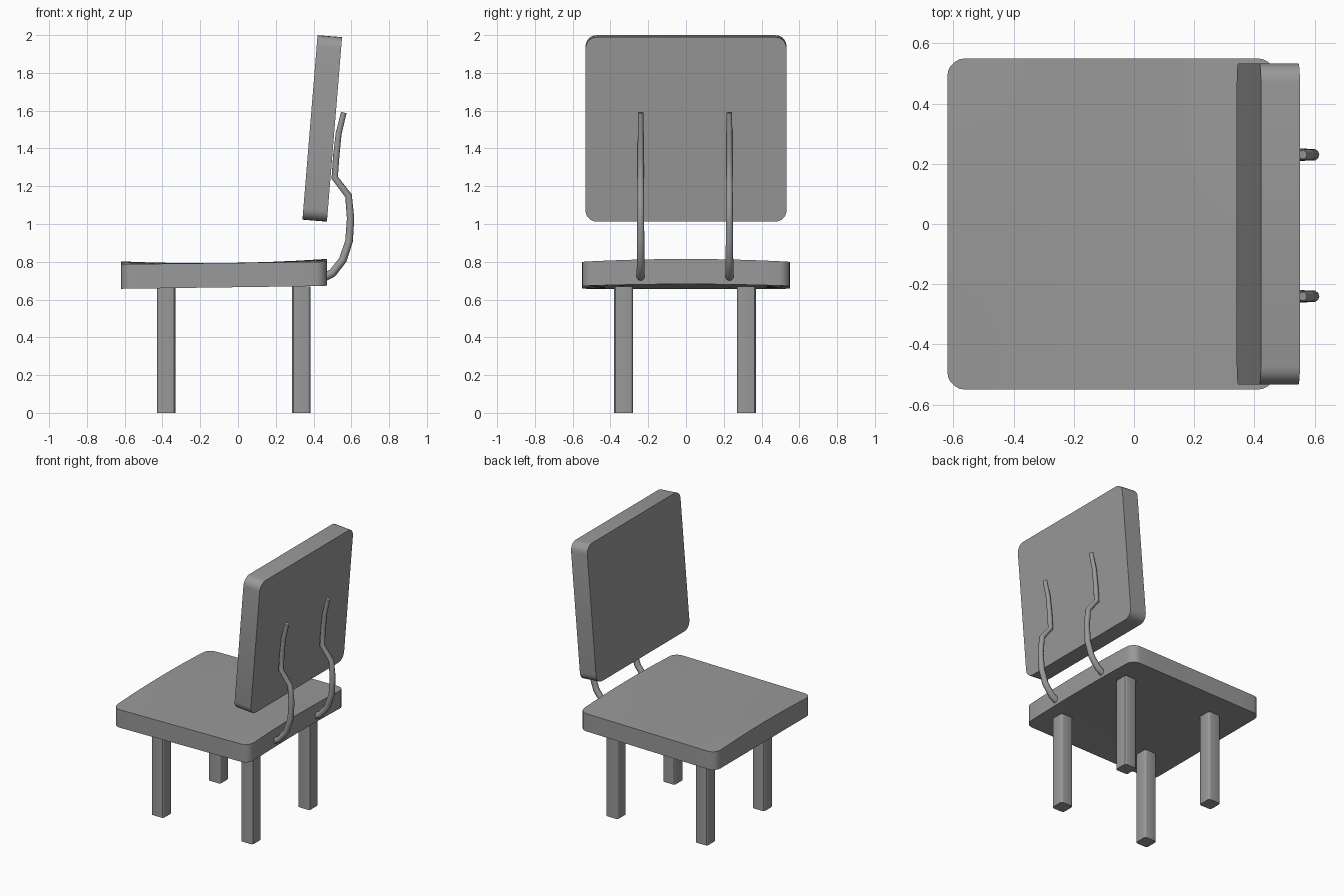
import bpy, bmesh, math
from mathutils import Matrix, Vector

cube = bpy.data.objects.get("Cube")
if cube:
    bpy.data.objects.remove(cube, do_unlink=True)

grey = bpy.data.materials.new("mid_grey")
grey.use_nodes = True
colour = (0.32, 0.32, 0.32, 1)
grey.diffuse_color = colour
grey.node_tree.nodes["Principled BSDF"].inputs["Base Color"].default_value = colour


def finish(bm, name, angle=30):
    bmesh.ops.recalc_face_normals(bm, faces=bm.faces)
    mesh = bpy.data.meshes.new(name)
    bm.to_mesh(mesh)
    bm.free()
    obj = bpy.data.objects.new(name, mesh)
    bpy.context.collection.objects.link(obj)
    mesh.materials.append(grey)
    bpy.ops.object.select_all(action='DESELECT')
    obj.select_set(True)
    bpy.context.view_layer.objects.active = obj
    bpy.ops.object.shade_smooth_by_angle(angle=math.radians(angle))
    return obj


def rounded_slab(width, depth, height, radius, segments):
    """Box centred on the origin with its four upright edges rounded."""
    bm = bmesh.new()
    bmesh.ops.create_cube(bm, size=1)
    bmesh.ops.scale(bm, vec=(width, depth, height), verts=bm.verts)
    upright = [e for e in bm.edges
               if abs(e.verts[0].co.z - e.verts[1].co.z) > height / 2]
    bmesh.ops.bevel(bm, geom=upright, offset=radius, segments=segments,
                    profile=0.5, affect='EDGES')
    return bm


# Seat: rounded slab, cut into a grid and gently warped
bm = rounded_slab(1.09, 1.10, 0.14, 0.06, 5)
for axis in (Vector((1, 0, 0)), Vector((0, 1, 0))):
    for i in range(-3, 4):
        bmesh.ops.bisect_plane(bm, geom=bm.verts[:] + bm.edges[:] + bm.faces[:],
                               plane_co=axis * i * 0.13, plane_no=axis)
for v in bm.verts:
    t = v.co.x / 1.09 + 0.5
    crown = 1 - (v.co.y / 0.55) ** 2
    if v.co.z > 0:
        sag = 0.06 * t * (1 - t)
        v.co.z = 0.787 + 0.013 * t + (0.015 - sag) * crown
    else:
        v.co.z = 0.657 + 0.015 * t + 0.01 * t * crown
    v.co.x -= 0.075
finish(bm, "seat")

# Backrest: upright rounded slab leaning backwards
bm = rounded_slab(1.065, 0.98, 0.13, 0.06, 5)
stand = Matrix(((0, 0, 1), (1, 0, 0), (0, 1, 0))).to_4x4()
lean = Matrix.Rotation(math.atan2(0.08, 0.975), 4, 'Y')
bmesh.ops.transform(bm, matrix=Matrix.Translation((0.446, 0, 1.506)) @ lean @ stand,
                    verts=bm.verts)
finish(bm, "backrest")

# Legs: four square posts with softened edges
for x, x_name in ((-0.38, "front"), (0.335, "rear")):
    for y, y_name in ((-0.33, "right"), (0.32, "left")):
        bm = rounded_slab(0.097, 0.1, 0.67, 0.015, 3)
        bmesh.ops.translate(bm, vec=(x, y, 0.335), verts=bm.verts)
        finish(bm, f"{x_name}_{y_name}_leg")

# Support rods: bent tubes, thinner towards the top
path = [(0.45, 0.715), (0.5, 0.74), (0.555, 0.81), (0.588, 0.91), (0.596, 1.03),
        (0.585, 1.15), (0.512, 1.245), (0.52, 1.36), (0.533, 1.48), (0.56, 1.59)]
sides = 10
for y, name in ((-0.24, "right_support_rod"), (0.23, "left_support_rod")):
    bm = bmesh.new()
    rings = []
    for i, (x, z) in enumerate(path):
        before, after = path[max(i - 1, 0)], path[min(i + 1, len(path) - 1)]
        along = Vector((after[0] - before[0], 0, after[1] - before[1])).normalized()
        across = Vector((0, 1, 0)).cross(along)
        r = 0.023 - 0.008 * i / (len(path) - 1)
        rings.append([bm.verts.new(Vector((x, y, z)) + r * (
            across * math.cos(a) + Vector((0, math.sin(a), 0))))
            for a in (math.tau * k / sides for k in range(sides))])
    for low, high in zip(rings, rings[1:]):
        for k in range(sides):
            n = (k + 1) % sides
            bm.faces.new((low[k], low[n], high[n], high[k]))
    bm.faces.new(rings[0])
    bm.faces.new(rings[-1])
    finish(bm, name, 50)
